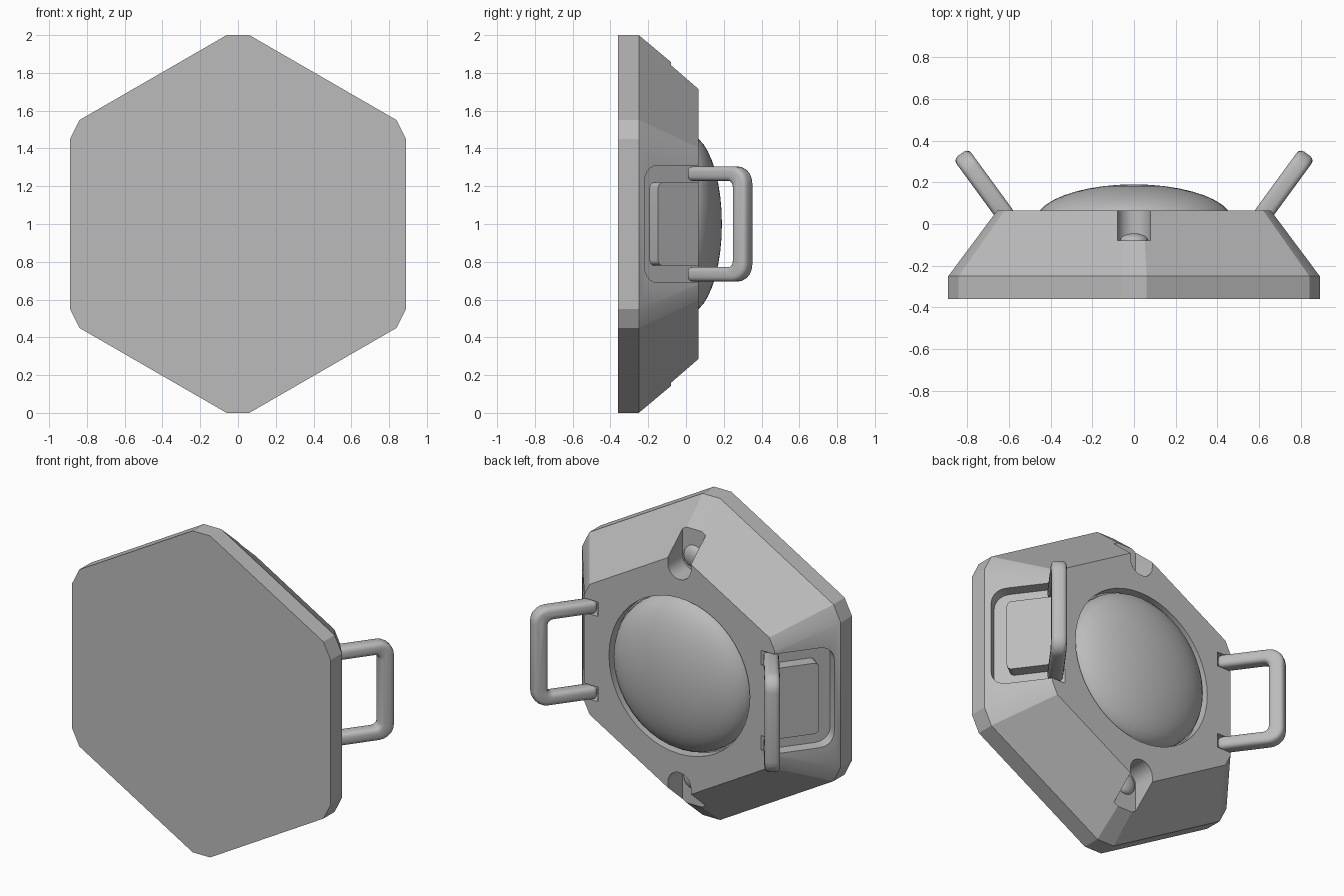
import bpy, bmesh
from math import pi, cos, sin
from mathutils import Matrix, Vector

cube = bpy.data.objects.get("Cube")
if cube:
    bpy.data.objects.remove(cube)

grey = bpy.data.materials.new("plain grey")
grey.use_nodes = True
grey.diffuse_color = (0.5, 0.5, 0.5, 1)
grey.node_tree.nodes["Principled BSDF"].inputs["Base Color"].default_value = (0.5, 0.5, 0.5, 1)


def add_object(name, bm, matrix=None):
    if matrix:
        bm.transform(matrix)
    bmesh.ops.recalc_face_normals(bm, faces=bm.faces)
    mesh = bpy.data.meshes.new(name)
    bm.to_mesh(mesh)
    bm.free()
    mesh.materials.append(grey)
    obj = bpy.data.objects.new(name, mesh)
    bpy.context.collection.objects.link(obj)
    return obj


def loft(name, loops, matrix=None):
    """Closed solid through equal-sized loops of points."""
    bm = bmesh.new()
    rings = [[bm.verts.new(p) for p in loop] for loop in loops]
    for low, high in zip(rings, rings[1:]):
        for i in range(len(low)):
            j = (i + 1) % len(low)
            bm.faces.new((low[i], low[j], high[j], high[i]))
    bm.faces.new(rings[0])
    bm.faces.new(rings[-1])
    return add_object(name, bm, matrix)


def arc(cx, cy, r, start, end, steps):
    angles = [start + (end - start) * i / steps for i in range(steps + 1)]
    return [(cx + r * cos(t), cy + r * sin(t)) for t in angles]


def u_shape(half, length, arm, bar, outer_r, inner_r):
    """U outline: open end at u = 0, closed end at u = length."""
    def side(h, end, r):
        corner = arc(end - r, h - r, r, pi / 2, 0, 5)
        return [(0, h)] + corner + [(u, -v) for u, v in reversed(corner)] + [(0, -h)]
    return side(half, length, outer_r) + side(half - arm, length - bar, inner_r)[::-1]


def extrude(name, outline, low, high, matrix):
    return loft(name, [[(u, v, n) for u, v in outline] for n in (low, high)], matrix)


def frame(origin, u, v, n):
    m = Matrix((u, v, n)).transposed().to_4x4()
    m.translation = origin
    return m


def activate(obj):
    bpy.ops.object.select_all(action='DESELECT')
    obj.select_set(True)
    bpy.context.view_layer.objects.active = obj


def cut(obj, cutter):
    mod = obj.modifiers.new("cut", 'BOOLEAN')
    mod.operation = 'DIFFERENCE'
    mod.solver = 'EXACT'
    mod.object = cutter
    activate(obj)
    bpy.ops.object.modifier_apply(modifier=mod.name)
    bpy.data.objects.remove(cutter)


def smooth(obj, angle=0.6):
    activate(obj)
    bpy.ops.object.shade_smooth_by_angle(angle=angle)


def dome(name, z, y, radius, height, segments):
    bm = bmesh.new()
    bmesh.ops.create_uvsphere(bm, u_segments=segments, v_segments=20, radius=1)
    turn = Matrix.Rotation(-pi / 2, 4, 'X')
    size = Matrix.Diagonal((radius, height, radius, 1))
    obj = add_object(name, bm, Matrix.Translation((0, y, z)) @ size @ turn)
    smooth(obj, pi)


# Hexagonal body with clipped corners, straight rim and tapered back
BACK = 0.065
quarter = [(0.06, 1.0), (0.84, 0.55), (0.89, 0.45)]
right = quarter + [(x, -z) for x, z in reversed(quarter)]
outline = right + [(-x, -z) for x, z in right]
body = loft("body", [[(x * s, y, 1 + z * s) for x, z in outline]
                     for y, s in ((-0.36, 1), (-0.25, 1), (BACK, 0.736))])

# Round seat for the central dome
to_back = frame((0, 0, 1), (1, 0, 0), (0, 0, 1), (0, 1, 0))
cut(body, extrude("seat_cutter", arc(0, 0, 0.485, 0, 2 * pi * 47 / 48, 47), 0.0, 0.3, to_back))

# U-shaped slots at the top and bottom points
for s in (1, -1):
    slot = [(0.08, 0.95), (-0.08, 0.95)] + arc(0, 0.68, 0.08, pi, 2 * pi, 10)
    cut(body, extrude("slot_cutter", [(x, z * s) for x, z in slot], -0.08, 0.3, to_back))

# Handle grooves in the sloping sides, and the raised handles
for s, side in ((1, "left"), (-1, "right")):
    down = Vector((0.235 * s, -0.315, 0)).normalized()
    normal = Vector((0.315 * s, 0.235, 0)).normalized()
    start = Vector((0.655 * s, BACK, 1)) - down * 0.2
    groove = u_shape(0.31, 0.555, 0.09, 0.09, 0.085, 0.03)
    cut(body, extrude("groove_cutter", groove, -0.075, 0.15,
                      frame(start, down, (0, 0, 1), normal)))

    along = Vector((0.59 * s, 0.807, 0))
    across = Vector((0.807 * s, -0.59, 0))
    handle = extrude(side + "_handle", u_shape(0.305, 0.385, 0.078, 0.09, 0.09, 0.03),
                     -0.044, 0.044, frame((0.603 * s, 0.025, 1), along, (0, 0, 1), across))
    bevel = handle.modifiers.new("rounding", 'BEVEL')
    bevel.width = 0.026
    bevel.segments = 3
    bevel.limit_method = 'ANGLE'
    bevel.angle_limit = 0.8
    activate(handle)
    bpy.ops.object.modifier_apply(modifier=bevel.name)
    smooth(handle)

smooth(body, 0.4)

# Central dome and the small studs in the slots
dome("central_dome", 1, 0.01, 0.475, 0.18, 40)
dome("top_stud", 1.69, -0.08, 0.068, 0.035, 24)
dome("bottom_stud", 0.31, -0.08, 0.068, 0.035, 24)
